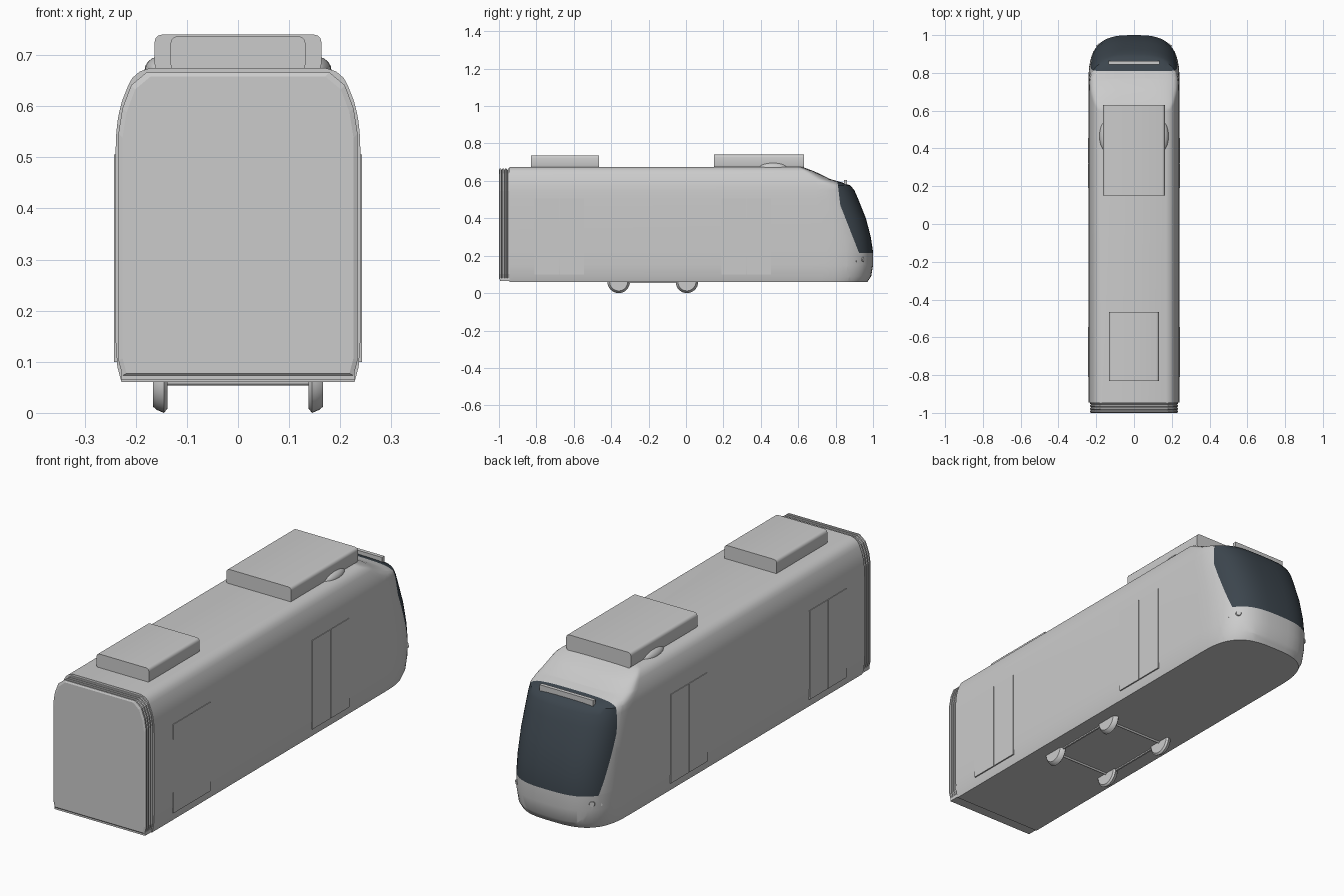
import bpy, bmesh, math
from mathutils import Vector

cube = bpy.data.objects.get("Cube")
if cube:
    bpy.data.objects.remove(cube, do_unlink=True)


def material(name, rgb):
    m = bpy.data.materials.new(name)
    m.use_nodes = True
    m.diffuse_color = (*rgb, 1)
    m.node_tree.nodes["Principled BSDF"].inputs["Base Color"].default_value = (*rgb, 1)
    return m


GREY = material("light grey paint", (0.6, 0.6, 0.6))
GLASS = material("dark blue grey glass", (0.045, 0.06, 0.075))


def finish(name, bm, mats=(GREY,), smooth=True):
    bmesh.ops.recalc_face_normals(bm, faces=bm.faces)
    mesh = bpy.data.meshes.new(name)
    bm.to_mesh(mesh)
    bm.free()
    ob = bpy.data.objects.new(name, mesh)
    bpy.context.collection.objects.link(ob)
    for m in mats:
        mesh.materials.append(m)
    if smooth:
        bpy.ops.object.select_all(action='DESELECT')
        ob.select_set(True)
        bpy.context.view_layer.objects.active = ob
        bpy.ops.object.shade_smooth_by_angle(angle=math.radians(35))
    return ob


def loft(bm, rings):
    """Skin closed rings of equal length and cap both ends."""
    loops = [[bm.verts.new(p) for p in ring] for ring in rings]
    n = len(loops[0])
    for a, b in zip(loops, loops[1:]):
        for i in range(n):
            j = (i + 1) % n
            bm.faces.new((a[i], a[j], b[j], b[i]))
    bm.faces.new(loops[0])
    bm.faces.new(loops[-1])


def box(name, x, y, z, bevel=0.0):
    """Box from three ranges; bevel rounds the edges running along y."""
    bm = bmesh.new()
    bmesh.ops.create_cube(bm, size=1)
    for v in bm.verts:
        v.co = [r[0] if c < 0 else r[1] for r, c in zip((x, y, z), v.co)]
    if bevel:
        edges = [e for e in bm.edges if abs(e.verts[0].co.y - e.verts[1].co.y) > 0.01]
        bmesh.ops.bevel(bm, geom=edges, offset=bevel, segments=3, profile=0.5, affect='EDGES')
    return finish(name, bm, smooth=bool(bevel))


def rod(name, a, b, radii, segments=24):
    """Turned part between two points, with radii spread evenly along it."""
    a, b = Vector(a), Vector(b)
    turn = (b - a).to_track_quat('Z', 'Y')
    bm = bmesh.new()
    rings = []
    for i, r in enumerate(radii):
        c = a.lerp(b, i / (len(radii) - 1))
        rings.append([c + turn @ Vector((r * math.cos(t), r * math.sin(t), 0))
                      for t in (math.tau * k / segments for k in range(segments))])
    loft(bm, rings)
    return finish(name, bm)


# Body shell: height, half width, nose reach, nose rounding depth
LAYERS = [
    (.06, .228, .97, .25), (.09, .236, .99, .26), (.15, .24, 1.0, .26),
    (.22, .241, 1.0, .26), (.3, .241, .988, .25), (.4, .241, .962, .24),
    (.5, .24, .922, .22), (.55, .238, .9, .2), (.575, .235, .88, .17),
    (.59, .232, .84, .14), (.61, .227, .77, .1), (.64, .215, .71, .07),
    (.655, .207, .675, .05), (.668, .192, .64, .04), (.675, .17, .62, .03)]
STEPS = 14


def outline(z, w, reach, depth):
    half = [(w, -.945)]
    for i in range(STEPS + 1):
        t = i / STEPS * math.pi / 2
        half.append((w * math.cos(t) ** (2 / 3),
                     reach - depth + depth * math.sin(t) ** (2 / 3)))
    half[-1] = (0, reach)
    return [(x, y, z) for x, y in half] + [(-x, y, z) for x, y in half[-2::-1]]


bm = bmesh.new()
loft(bm, [outline(*layer) for layer in LAYERS])
# Windscreen wrap, bounded by a sill and two slanted pillar cuts
cuts = [((0, .9, .215), (0, 0, 1)),
        ((0, .825, .47), (0, .14, .055)),
        ((0, .825, .47), (0, .25, .03))]
for co, no in cuts:
    near = [f for f in bm.faces if max(v.co.y for v in f.verts) > .6]
    geom = near + list({e for f in near for e in f.edges}) + list({v for f in near for v in f.verts})
    bmesh.ops.bisect_plane(bm, geom=geom, plane_co=co, plane_no=no)
for f in bm.faces:
    c = f.calc_center_median()
    if all((c - Vector(co)).dot(Vector(no)) > 0 for co, no in cuts):
        f.material_index = 1
finish("body_shell", bm, (GREY, GLASS))


# Gangway bellows at the flat end
def arch(y, inset):
    w, lo, hi = .236 - inset, .072 + inset * .5, .668 - inset
    half = [(w - .008, lo), (w, lo + .03), (w, hi - .12), (w - .008, hi - .07),
            (w - .025, hi - .025), (w - .055, hi)]
    return [(x, y, z) for x, z in half] + [(-x, y, z) for x, z in half[::-1]]


bm = bmesh.new()
rings = []
for k in range(4):
    y = -.94 - .015 * k
    rings += [arch(y, .01), arch(y - .004, .002), arch(y - .011, .002), arch(y - .015, .01)]
loft(bm, [arch(-.93, .01)] + rings)
finish("gangway_bellows", bm, smooth=False)
box("gangway_sill", (-.228, .228), (-.995, -.94), (.064, .08))

# Roof equipment
box("front_roof_unit", (-.163, .163), (.15, .63), (.668, .74), .014)
box("rear_roof_unit", (-.132, .132), (-.83, -.465), (.668, .737), .014)
box("sign_bar", (-.135, .135), (.845, .862), (.578, .605))

for side, s in (("left", 1), ("right", -1)):
    # Roof fairings beside the large unit
    bm = bmesh.new()
    bmesh.ops.create_uvsphere(bm, u_segments=20, v_segments=10, radius=1)
    for v in bm.verts:
        v.co = (s * .15 + v.co.x * .033, .465 + v.co.y * .08, .67 + v.co.z * .028)
    finish(side + "_roof_fairing", bm)

    # Double-leaf doors, thin plates on the body side
    for part, y0, y1 in (("front", .19, .455), ("rear", -.81, -.545)):
        mid = (y0 + y1) / 2
        for leaf, a, b in (("a", y0, mid - .001), ("b", mid + .001, y1)):
            x = sorted((s * .235, s * .2425))
            box(f"{side}_{part}_door_leaf_{leaf}", x, (a, b), (.1, .505))

    # Headlights on the nose corner
    out = Vector((s * .6, .8, 0))
    base = Vector((s * .185, .942, .18))
    rod(side + "_headlight", base - out * .01, base + out * .011, (.015, .015, .011))
    lamp = Vector((s * .209, .91, .17))
    rod(side + "_marker_lamp", lamp - out * .01, lamp + out * .006, (.006, .006), 12)

    # Wheels with an inner flange, and the bogie side rail
    for part, y in (("front", .005), ("rear", -.36)):
        rod(f"{side}_{part}_wheel", (s * .138, y, .06), (s * .166, y, .06),
            (.052, .06, .057, .054, .048), 32)
    box(side + "_bogie_rail", (s * .152 - .004, s * .152 + .004), (-.36, .005), (.054, .064))

# Axles
for part, y in (("front", .005), ("rear", -.36)):
    rod(part + "_axle", (-.14, y, .06), (.14, y, .06), (.006, .006), 12)
